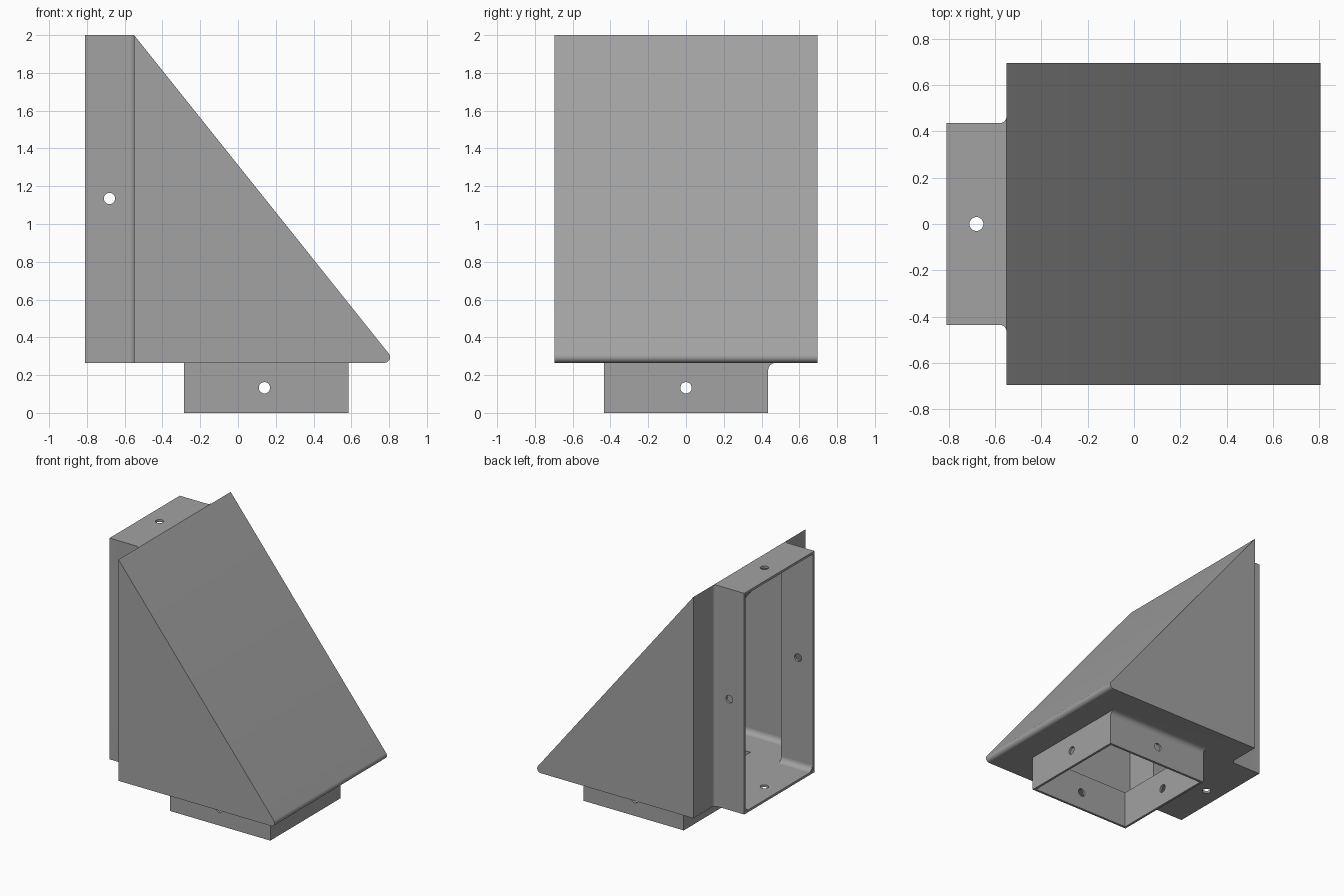
import bpy, bmesh, math
from mathutils import Vector

if "Cube" in bpy.data.objects:
    bpy.data.objects.remove(bpy.data.objects["Cube"])

T = 0.018                      # wall thickness
GREY = bpy.data.materials.new("neutral grey")
GREY.diffuse_color = (0.36, 0.36, 0.36, 1)
GREY.use_nodes = True
GREY.node_tree.nodes["Principled BSDF"].inputs["Base Color"].default_value = GREY.diffuse_color


def prism(name, pts, axis, lo, hi):
    """Extrude a 2D profile along an axis; profile uses the other two axes in order."""
    others = [i for i in range(3) if i != axis]
    bm = bmesh.new()
    verts = []
    for p in pts:
        v = Vector((0, 0, 0))
        v[others[0]], v[others[1]], v[axis] = p[0], p[1], lo
        verts.append(bm.verts.new(v))
    face = bm.faces.new(verts)
    new = bmesh.ops.extrude_face_region(bm, geom=[face])["geom"]
    shift = Vector((0, 0, 0))
    shift[axis] = hi - lo
    bmesh.ops.translate(bm, vec=shift, verts=[g for g in new if isinstance(g, bmesh.types.BMVert)])
    bmesh.ops.recalc_face_normals(bm, faces=bm.faces)
    mesh = bpy.data.meshes.new(name)
    bm.to_mesh(mesh)
    bm.free()
    mesh.materials.append(GREY)
    ob = bpy.data.objects.new(name, mesh)
    bpy.context.collection.objects.link(ob)
    return ob


def arc(cx, cy, r, a0, a1, n=8):
    return [(cx + r * math.cos(math.radians(a0 + (a1 - a0) * i / n)),
             cy + r * math.sin(math.radians(a0 + (a1 - a0) * i / n))) for i in range(n + 1)]


def rect(x0, x1, y0, y1):
    return [(x0, y0), (x1, y0), (x1, y1), (x0, y1)]


def activate(ob):
    bpy.ops.object.select_all(action='DESELECT')
    ob.select_set(True)
    bpy.context.view_layer.objects.active = ob


def cut(ob, cutters):
    activate(ob)
    for c in cutters:
        m = ob.modifiers.new("cut", 'BOOLEAN')
        m.operation, m.solver, m.object = 'DIFFERENCE', 'EXACT', c
        bpy.ops.object.modifier_apply(modifier=m.name)


# Wedge outline with a rounded nose; inset gives the cavity
NX, NZ = 0.781, 0.6245
CX, CZ, R = 0.775, 0.295, 0.03
LEAN = math.degrees(math.atan2(NZ, NX))


def slope_z(x, inset):
    return (NX * CX + NZ * CZ + R - inset - NX * x) / NZ


def wedge(inset):
    x0 = -0.55 + inset
    return [(x0, 0.265 + inset)] + arc(CX, CZ, R - inset, -90, LEAN) + [(x0, slope_z(x0, inset))]


# Outer parts
body = prism("hood_body", wedge(0), 1, -0.695, 0.695)
back = prism("back_collar",
             [(-0.81, -0.435)] + arc(-0.58, -0.465, 0.03, 90, 0)
             + arc(-0.58, 0.465, 0.03, 0, -90) + [(-0.81, 0.435)], 2, 0.265, 2.0)
base = prism("bottom_collar",
             [(-0.435, 0), (0.435, 0)] + arc(0.475, 0.225, 0.04, 180, 90) + [(-0.435, 0.265)],
             0, -0.285, 0.585)

# Cavity and openings
cavity = prism("cavity_cutter", wedge(T), 1, -0.695 + T, 0.695 - T)
back_open = prism("back_cutter",
                  [(-0.9, 0.265 + T), (-0.4, 0.265 + T), (-0.4, slope_z(-0.4, T)),
                   (-0.55, slope_z(-0.55, T)), (-0.56, 2 - T), (-0.9, 2 - T)],
                  1, -0.435 + T, 0.435 - T)
base_open = prism("bottom_cutter", rect(-0.285 + T, 0.585 - T, -0.435 + T, 0.435 - T), 2, -0.1, 0.32)

# Screw holes through opposite collar walls
holes_back = [prism("hole_cutter", arc(-0.68, 1.135, 0.03, 0, 345, 23), 1, -0.6, 0.6),
              prism("hole_cutter", arc(-0.68, 0, 0.03, 0, 345, 23), 2, 0.1, 2.2)]
holes_base = [prism("hole_cutter", arc(0.14, 0.133, 0.03, 0, 345, 23), 1, -0.6, 0.6),
              prism("hole_cutter", arc(0, 0.133, 0.03, 0, 345, 23), 0, -0.5, 0.8)]

cut(body, [cavity, back_open, base_open])
cut(back, [back_open] + holes_back)
cut(base, [base_open] + holes_base)
parts = [body, back, base]

# Inner coves along the floor
for s, side in ((-1, "front"), (1, "rear")):
    for wall, x0, x1, where in ((0.677, -0.535, 0.74, "body"), (0.417, -0.805, -0.535, "collar")):
        r, z = 0.04, 0.265 + T
        pts = [(wall, z)] + arc(wall - r, z + r, r, 0, -90, 6)
        parts.append(prism(f"{side}_{where}_cove", [(s * p[0], p[1]) for p in pts], 0, x0, x1))

for c in [cavity, back_open, base_open] + holes_back + holes_base:
    bpy.data.objects.remove(c)
for ob in parts:
    activate(ob)
    bpy.ops.object.shade_smooth_by_angle(angle=math.radians(30))
